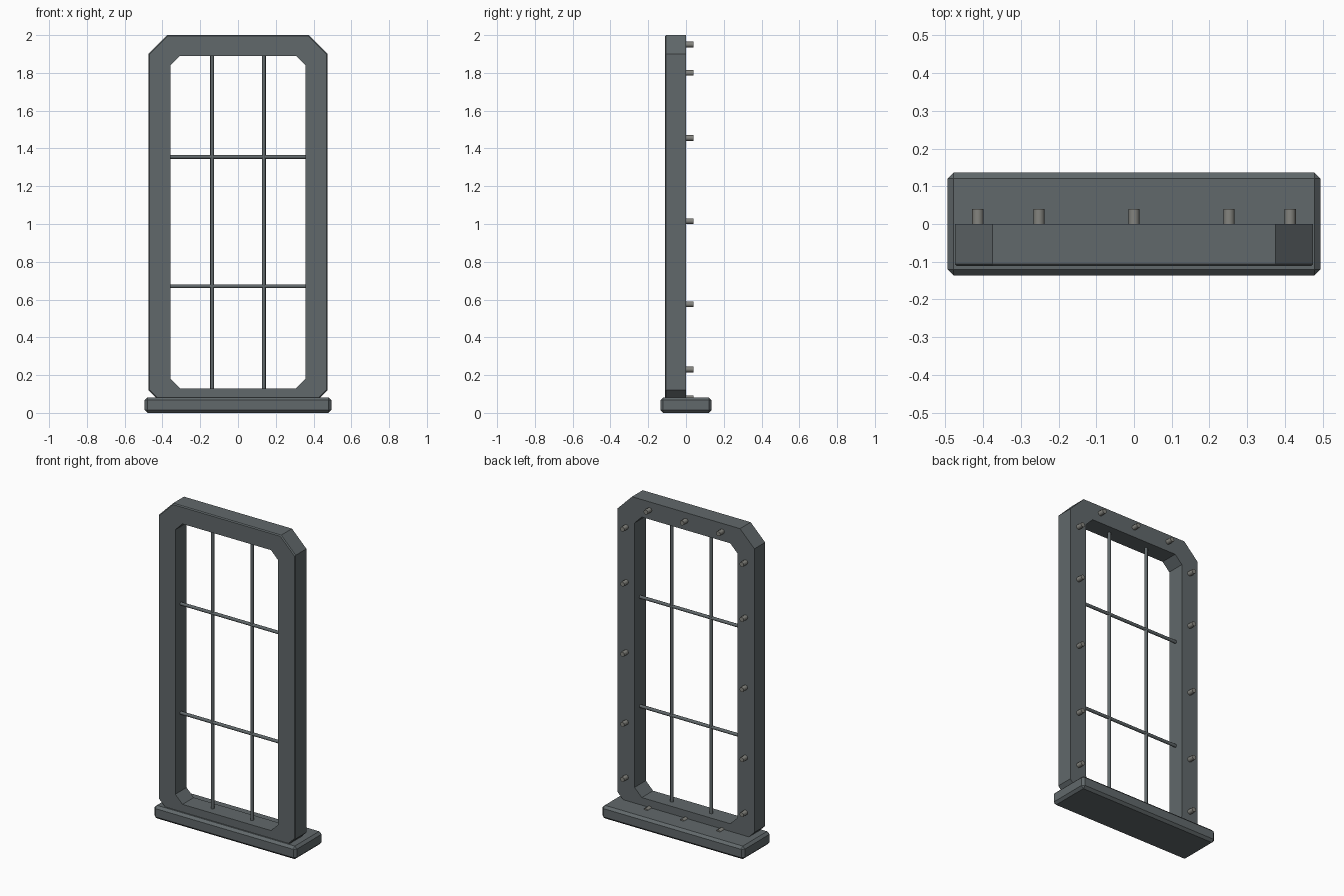
import bpy, bmesh, math
from mathutils import Matrix

cube = bpy.data.objects.get("Cube")
if cube:
    bpy.data.objects.remove(cube, do_unlink=True)


def material(name, rgb):
    m = bpy.data.materials.new(name)
    m.use_nodes = True
    m.diffuse_color = (*rgb, 1)
    m.node_tree.nodes["Principled BSDF"].inputs["Base Color"].default_value = (*rgb, 1)
    return m


slate = material("slate_grey", (0.12, 0.14, 0.147))
metal = material("bolt_metal", (0.23, 0.23, 0.21))


def make_object(name, bm, mat):
    bmesh.ops.recalc_face_normals(bm, faces=bm.faces)
    mesh = bpy.data.meshes.new(name)
    bm.to_mesh(mesh)
    bm.free()
    mesh.materials.append(mat)
    ob = bpy.data.objects.new(name, mesh)
    bpy.context.collection.objects.link(ob)
    return ob


def octagon(half_w, low, high, cut):
    """Chamfered rectangle in x, z."""
    right = [(half_w - cut, low), (half_w, low + cut),
             (half_w, high - cut), (half_w - cut, high)]
    return right + [(-x, z) for x, z in reversed(right)]


def rod(name, centre, length, radius, axis, sides, mat):
    bm = bmesh.new()
    turn = {"X": Matrix.Rotation(math.pi / 2, 4, "Y"),
            "Y": Matrix.Rotation(math.pi / 2, 4, "X"),
            "Z": Matrix.Identity(4)}[axis]
    bmesh.ops.create_cone(bm, cap_ends=True, segments=sides, radius1=radius,
                          radius2=radius, depth=length,
                          matrix=Matrix.Translation(centre) @ turn)
    ob = make_object(name, bm, mat)
    for p in ob.data.polygons:
        p.use_smooth = len(p.vertices) == 4
    bm = bmesh.new()
    bm.from_mesh(ob.data)
    for e in bm.edges:
        e.smooth = e.calc_face_angle(0) < math.radians(60)
    bm.to_mesh(ob.data)
    bm.free()
    return ob


# Window frame: chamfered ring with a fine bevel on its front outline
FRONT, BACK = -0.112, 0.0
bm = bmesh.new()
rings = [[bm.verts.new((x, y, z)) for x, z in outline]
         for outline, y in ((octagon(0.475, 0.02, 2.0, 0.1), FRONT),
                            (octagon(0.475, 0.02, 2.0, 0.1), BACK),
                            (octagon(0.357, 0.13, 1.89, 0.05), BACK),
                            (octagon(0.357, 0.13, 1.89, 0.05), FRONT))]
for a, b in zip(rings, rings[1:] + rings[:1]):
    for i in range(8):
        j = (i + 1) % 8
        bm.faces.new((a[i], a[j], b[j], b[i]))
rim = [bm.edges.get((rings[0][i], rings[0][(i + 1) % 8])) for i in range(8)]
bmesh.ops.bevel(bm, geom=rim, offset=0.006, segments=1, affect="EDGES")
make_object("window_frame", bm, slate)

# Sill
bm = bmesh.new()
bmesh.ops.create_cube(bm, size=1, matrix=Matrix.Translation((0, 0, 0.041))
                      @ Matrix.Diagonal((0.988, 0.272, 0.082, 1)))
bmesh.ops.bevel(bm, geom=bm.edges[:], offset=0.015, segments=1, affect="EDGES")
make_object("sill", bm, slate)

# Glazing bars
MID = (FRONT + BACK) / 2
for side, x in (("right", -0.137), ("left", 0.137)):
    rod("upright_bar_" + side, (x, MID, 1.01), 1.8, 0.01, "Z", 12, slate)
for level, z in (("lower", 0.67), ("upper", 1.355)):
    rod("cross_bar_" + level, (0, MID, z), 0.74, 0.01, "X", 12, slate)

# Fixing bolts on the back
spots = [(s * 0.414, z) for s in (-1, 1) for z in (0.23, 0.575, 1.015, 1.455, 1.8)]
spots += [(x, z) for z in (0.077, 1.95) for x in (-0.252, 0, 0.252)]
for i, (x, z) in enumerate(spots):
    rod(f"fixing_bolt_{i + 1}", (x, 0.015, z), 0.05, 0.015, "Y", 8, metal)
